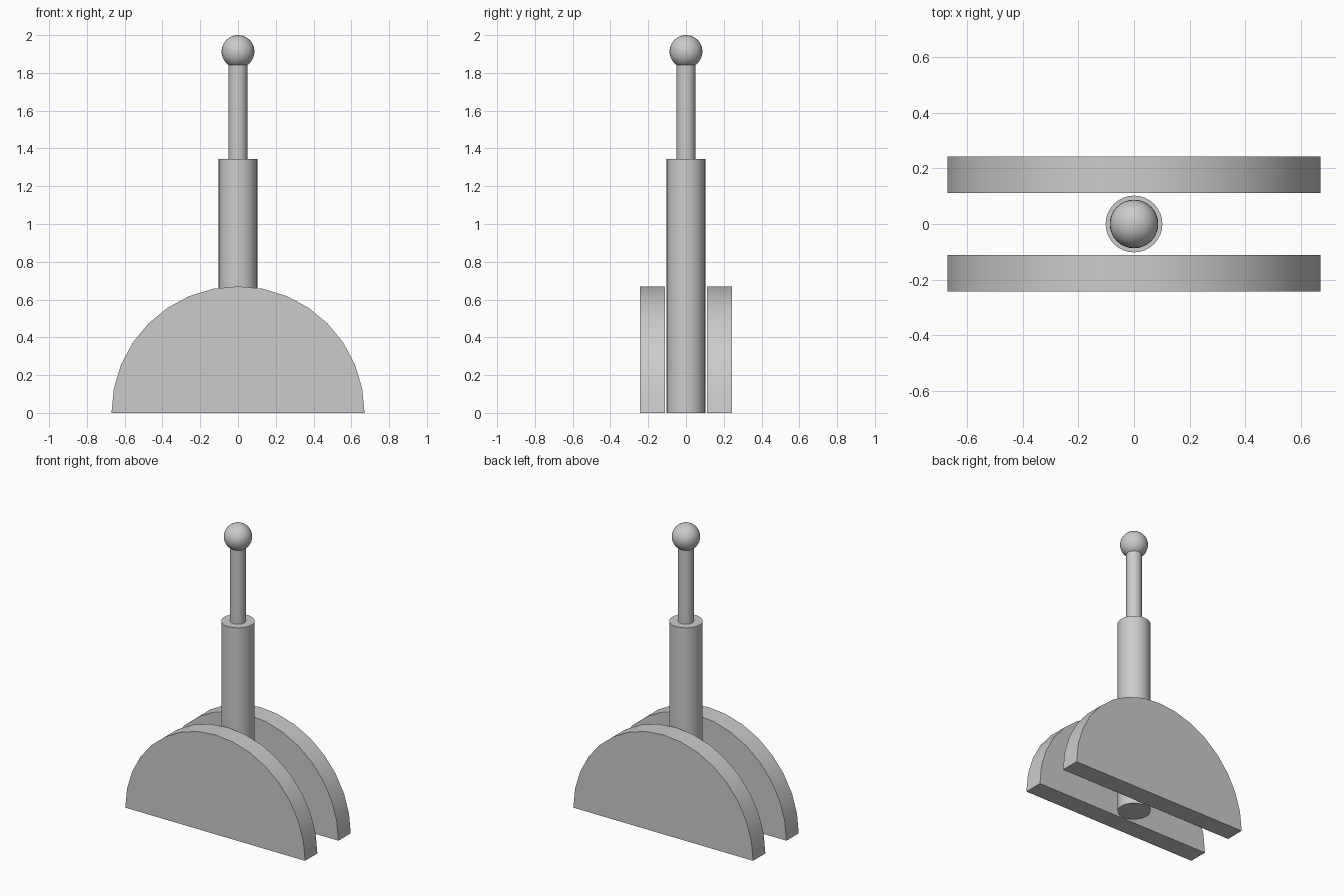
import bpy, bmesh
from math import pi, cos, sin, radians

if "Cube" in bpy.data.objects:
    bpy.data.objects.remove(bpy.data.objects["Cube"])


def smooth(obj):
    bpy.ops.object.select_all(action='DESELECT')
    obj.select_set(True)
    bpy.context.view_layer.objects.active = obj
    bpy.ops.object.shade_smooth_by_angle(angle=radians(30))


def cylinder(name, radius, z0, z1):
    bpy.ops.mesh.primitive_cylinder_add(vertices=32, radius=radius, depth=z1 - z0,
                                        location=(0, 0, (z0 + z1) / 2))
    obj = bpy.context.object
    obj.name = name
    smooth(obj)


def half_disc(name, radius, y0, y1, steps=16):
    # Semicircular profile pushed along y
    bm = bmesh.new()
    verts = [bm.verts.new((radius * cos(pi * i / steps), y0, radius * sin(pi * i / steps)))
             for i in range(steps + 1)]
    face = bm.faces.new(verts)
    ext = bmesh.ops.extrude_face_region(bm, geom=[face])
    moved = [g for g in ext['geom'] if isinstance(g, bmesh.types.BMVert)]
    bmesh.ops.translate(bm, verts=moved, vec=(0, y1 - y0, 0))
    bmesh.ops.recalc_face_normals(bm, faces=bm.faces)
    mesh = bpy.data.meshes.new(name)
    bm.to_mesh(mesh)
    bm.free()
    obj = bpy.data.objects.new(name, mesh)
    bpy.context.collection.objects.link(obj)
    smooth(obj)


# Two half-round base plates either side of the lever
half_disc("front_plate", 0.67, -0.243, -0.112)
half_disc("back_plate", 0.67, 0.112, 0.243)

# Lever: thick shaft, thin rod, ball knob
cylinder("lever_shaft", 0.102, 0.0, 1.345)
cylinder("lever_rod", 0.049, 1.345, 1.88)
bpy.ops.mesh.primitive_uv_sphere_add(segments=32, ring_count=16, radius=0.087,
                                     location=(0, 0, 1.913))
bpy.context.object.name = "lever_knob"
smooth(bpy.context.object)
